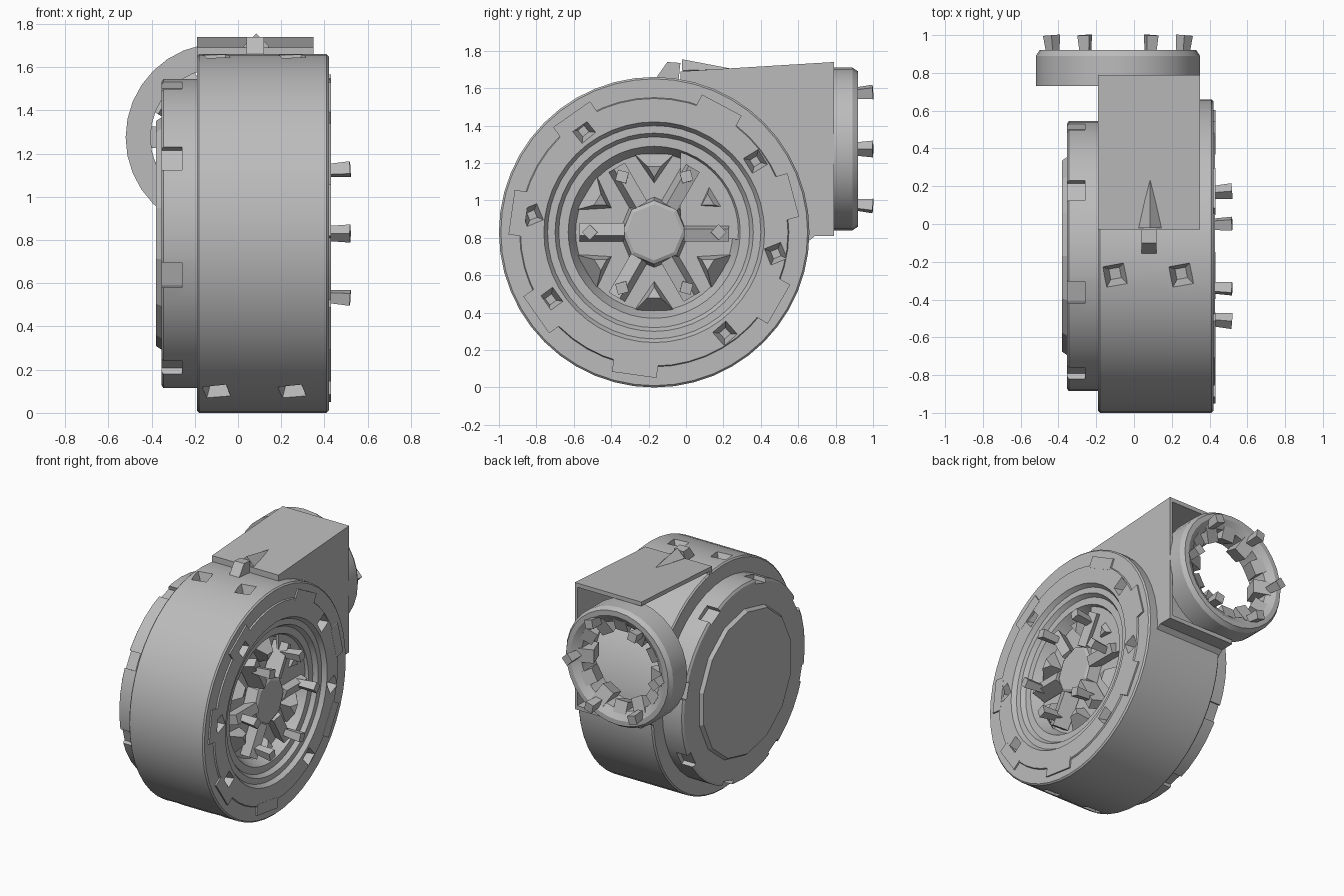
import bpy, bmesh, math, random
from math import sin, cos, pi
from mathutils import Vector, Matrix

random.seed(4)
old = bpy.data.objects.get("Cube")
if old:
    bpy.data.objects.remove(old, do_unlink=True)

mat = bpy.data.materials.new("plain grey")
mat.use_nodes = True
GREY = (0.5, 0.5, 0.5, 1)
mat.diffuse_color = GREY
mat.node_tree.nodes["Principled BSDF"].inputs["Base Color"].default_value = GREY

TO_X = Matrix.Rotation(pi / 2, 4, 'Y')
TO_Y = Matrix.Rotation(-pi / 2, 4, 'X')
AXIS = Vector((0, -0.17, 0.83))        # drum axis runs along x
OUTLET = Vector((-0.085, 0, 1.275))    # outlet axis runs along y


def finish(name, bm, cutter=None, smooth=False):
    bmesh.ops.recalc_face_normals(bm, faces=bm.faces[:])
    me = bpy.data.meshes.new(name)
    bm.to_mesh(me)
    bm.free()
    ob = bpy.data.objects.new(name, me)
    bpy.context.collection.objects.link(ob)
    me.materials.append(mat)
    bpy.ops.object.select_all(action='DESELECT')
    ob.select_set(True)
    bpy.context.view_layer.objects.active = ob
    if cutter:
        mod = ob.modifiers.new("pockets", 'BOOLEAN')
        mod.operation = 'DIFFERENCE'
        mod.solver = 'EXACT'
        mod.object = cutter
        bpy.ops.object.modifier_apply(modifier=mod.name)
        bpy.data.objects.remove(cutter, do_unlink=True)
    if smooth:
        bpy.ops.object.shade_smooth_by_angle(angle=math.radians(25))
    return ob


def lathe(profile, seg, matrix, closed=False):
    """Turn (height, radius) points about local z, then place."""
    bm = bmesh.new()
    rings = []
    for h, r in profile:
        rings.append([bm.verts.new((r * cos(2 * pi * i / seg), r * sin(2 * pi * i / seg), h))
                      for i in range(seg)])
    pairs = list(zip(rings, rings[1:]))
    if closed:
        pairs.append((rings[-1], rings[0]))
    else:
        bm.faces.new(rings[0])
        bm.faces.new(rings[-1])
    for a, b in pairs:
        for i in range(seg):
            j = (i + 1) % seg
            bm.faces.new((a[i], a[j], b[j], b[i]))
    bm.transform(matrix)
    return bm


def stud(bm, base, direction, r1, r2, length, seg=4, twist=0.0):
    """Tapered peg growing from base along direction."""
    turn = Vector(direction).to_track_quat('Z', 'Y').to_matrix().to_4x4()
    m = Matrix.Translation(base) @ turn @ Matrix.Rotation(twist, 4, 'Z') @ Matrix.Translation((0, 0, length / 2))
    bmesh.ops.create_cone(bm, cap_ends=True, segments=seg, radius1=r1, radius2=r2, depth=length, matrix=m)


def block(bm, size, matrix):
    bmesh.ops.create_cube(bm, size=1, matrix=matrix @ Matrix.Diagonal((*size, 1)))


def plate(bm, outline, x0, x1):
    """Extrude a (y, z) outline between two x positions."""
    a = [bm.verts.new((x0, y, z)) for y, z in outline]
    b = [bm.verts.new((x1, y, z)) for y, z in outline]
    bm.faces.new(a)
    bm.faces.new(b)
    for i in range(len(a)):
        j = (i + 1) % len(a)
        bm.faces.new((a[i], a[j], b[j], b[i]))


def around(angle, r, x):
    """Point at an angle and radius about the drum axis."""
    return Vector((x, AXIS.y + r * cos(angle), AXIS.z + r * sin(angle)))


# Drum housing with a stepped intake and bolt pockets
cut = bmesh.new()
for deg in (35, 125, 172, 213, 305, 350):
    p = around(math.radians(deg), 0.66, 0.45)
    stud(cut, p, (-1, 0, 0), 0.075, 0.03, 0.1, 4, random.random())
for deg in (97, 242):
    a = math.radians(deg)
    for x in (-0.1, 0.25):
        stud(cut, around(a, 0.87, x), (0, -cos(a), -sin(a)), 0.1, 0.04, 0.12, 4, 0.6)
cutter = finish("pocket_cutter", cut)
cutter.hide_render = True
drum = lathe([(-0.19, 0.82), (-0.18, 0.83), (0.41, 0.83), (0.42, 0.82), (0.42, 0.72),
              (0.43, 0.715), (0.43, 0.59), (0.40, 0.57), (0.40, 0.53), (0.37, 0.51),
              (0.37, 0.46), (0.29, 0.42)], 48, Matrix.Translation(AXIS) @ TO_X)
finish("drum_housing", drum, cutter, True)

# Raised tabs round the intake face
tabs = bmesh.new()
for deg in (15, 62, 125, 172, 215, 262, 330):
    a = math.radians(deg)
    block(tabs, (0.02, 0.08, 0.24), Matrix.Translation(around(a, 0.73, 0.421)) @ Matrix.Rotation(a, 4, 'X'))
finish("intake_tabs", tabs)

# Impeller hub, blades and pegs
finish("impeller_hub", lathe([(0.28, 0.19), (0.37, 0.17), (0.38, 0.15)], 8,
                             Matrix.Translation(AXIS) @ TO_X))
blades = bmesh.new()
for k in range(6):
    a = k * pi / 3
    tilt = Matrix.Rotation(a, 4, 'X') @ Matrix.Rotation(0.3, 4, 'Y')
    block(blades, (0.11, 0.24, 0.07), Matrix.Translation(around(a, 0.28, 0.34)) @ tilt)
    stud(blades, around(a + pi / 6, 0.36, 0.28), (1, -0.3 * cos(a + pi / 6), -0.3 * sin(a + pi / 6)),
         0.12, 0.04, 0.1, 3, a)
    stud(blades, around(a, 0.33, 0.34), (1, 0.08 * cos(a), 0.08 * sin(a)), 0.03, 0.042, 0.18, 4, a)
finish("impeller_blades", blades)

# Rear cover with a notched rim
cut = bmesh.new()
for k in range(8):
    a = (k + 0.35) * pi / 4
    block(cut, (0.1, 0.08, 0.12), Matrix.Translation(around(a, 0.72, -0.31)) @ Matrix.Rotation(a, 4, 'X'))
cutter = finish("notch_cutter", cut)
cutter.hide_render = True
cover = lathe([(-0.355, 0.70), (-0.345, 0.715), (-0.17, 0.715)], 40, Matrix.Translation(AXIS) @ TO_X)
finish("rear_cover", cover, cutter, True)
finish("motor_cap", lathe([(-0.38, 0.52), (-0.35, 0.54)], 14, Matrix.Translation(AXIS) @ TO_X))

# Outlet duct, open at the rear and on one side
duct = bmesh.new()
plate(duct, [(-0.03, 1.69), (0.79, 1.74), (0.79, 0.81), (0.69, 0.81), (0.64, 0.77), (-0.03, 0.81)], 0.33, 0.35)
plate(duct, [(-0.03, 1.69), (0.79, 1.74), (0.79, 1.71), (-0.03, 1.66)], -0.19, 0.35)
plate(duct, [(0.55, 0.81), (0.64, 0.77), (0.69, 0.81), (0.79, 0.81), (0.79, 0.84), (0.55, 0.84)], -0.19, 0.35)
plate(duct, [(-0.03, 1.69), (0.0, 1.69), (0.0, 1.55), (-0.03, 1.55)], -0.19, 0.35)
finish("outlet_duct", duct)

# Latch on top of the seam
latch = bmesh.new()
plate(latch, [(-0.16, 1.655), (-0.1, 1.74), (-0.03, 1.735), (-0.04, 1.64)], 0.04, 0.12)
stud(latch, Vector((0.085, -0.02, 1.695)), (0, 1, 0.03), 0.06, 0.0, 0.27, 4)
finish("seam_latch", latch)

# Outlet ring with inner teeth and pegs
ring = lathe([(0.73, 0.32), (0.73, 0.435), (0.89, 0.435), (0.92, 0.415), (0.92, 0.38), (0.88, 0.32)],
             32, Matrix.Translation(OUTLET) @ TO_Y, True)
finish("outlet_ring", ring, None, True)
teeth = bmesh.new()
for k in range(6):
    for half, r, size in ((0, 0.31, 0.12), (0.5, 0.32, 0.09)):
        a = (k + half) * pi / 3
        out = Vector((cos(a), 0, sin(a)))
        p = OUTLET + out * r
        block(teeth, (size, 0.13, 0.1), Matrix.Translation(p + Vector((0, 0.82, 0)))
              @ Matrix.Rotation(-a, 4, 'Y') @ Matrix.Rotation(0.35, 4, 'Z'))
        if not half:
            stud(teeth, OUTLET + out * 0.34 + Vector((0, 0.85, 0)), (0.08 * out.x, 1, 0.08 * out.z),
                 0.03, 0.045, 0.15, 4, a)
finish("outlet_teeth", teeth)
